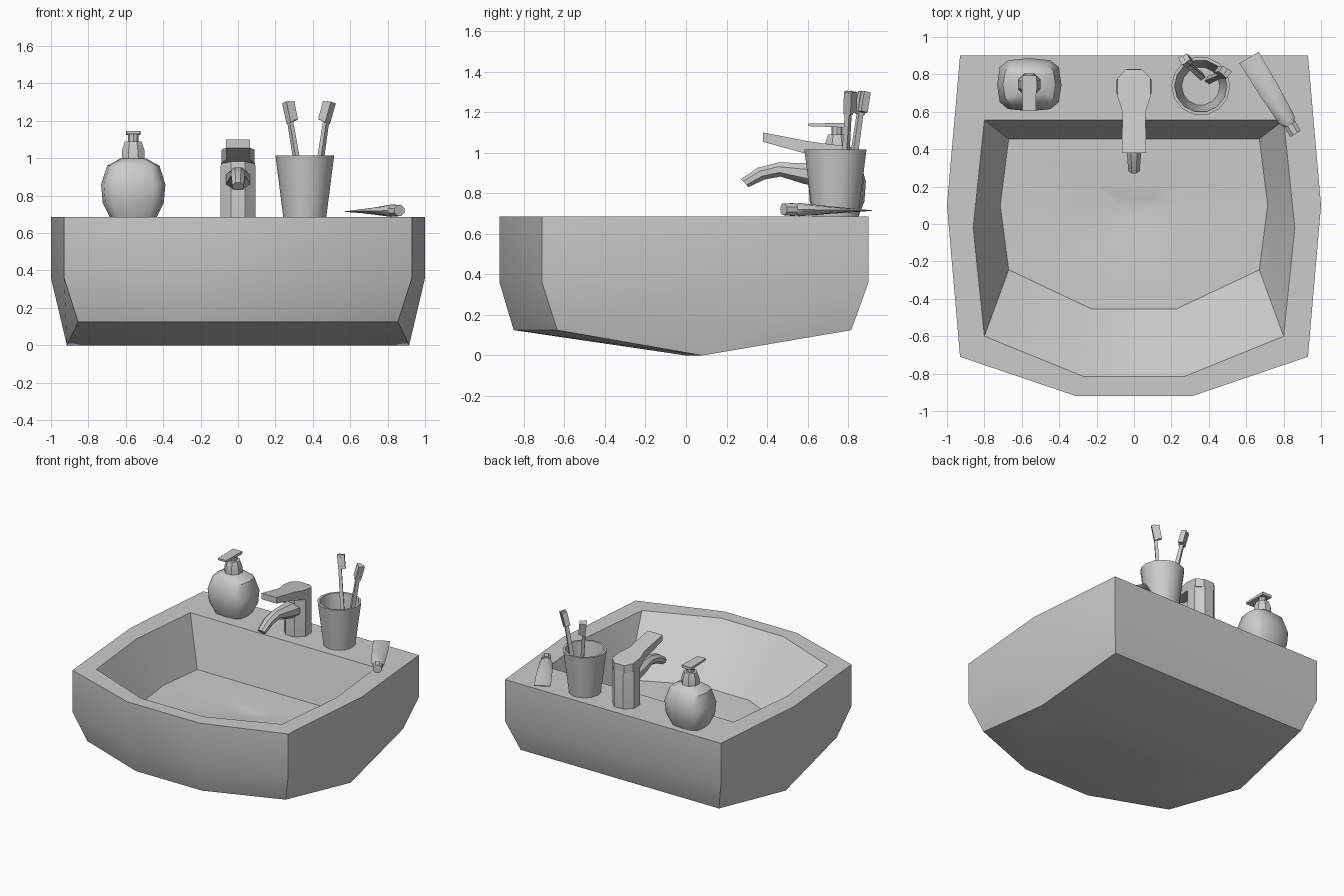
import bpy
import bmesh
from math import cos, sin, pi, radians
from mathutils import Vector

if "Cube" in bpy.data.objects:
    bpy.data.objects.remove(bpy.data.objects["Cube"])

grey = bpy.data.materials.new("plain grey")
grey.use_nodes = True
COLOUR = (0.6, 0.6, 0.6, 1)
grey.diffuse_color = COLOUR
grey.node_tree.nodes["Principled BSDF"].inputs["Base Color"].default_value = COLOUR

X, Y, Z = Vector((1, 0, 0)), Vector((0, 1, 0)), Vector((0, 0, 1))
RIM = 0.685


def finish(name, bm, angle=30):
    """Turn a bmesh into a shaded object."""
    bmesh.ops.recalc_face_normals(bm, faces=bm.faces)
    mesh = bpy.data.meshes.new(name)
    bm.to_mesh(mesh)
    bm.free()
    mesh.materials.append(grey)
    obj = bpy.data.objects.new(name, mesh)
    bpy.context.collection.objects.link(obj)
    bpy.ops.object.select_all(action="DESELECT")
    obj.select_set(True)
    bpy.context.view_layer.objects.active = obj
    bpy.ops.object.shade_smooth_by_angle(angle=radians(angle))
    return obj


def ring(centre, ru, rv, n=8, u=X, v=Y, square=1.0, turn=0.0):
    """Closed section around a centre; square < 1 makes it boxier."""
    def bend(t):
        return (1 if t > 0 else -1) * abs(t) ** square
    angles = [2 * pi * (i + turn) / n for i in range(n)]
    return [Vector(centre) + u * ru * bend(cos(a)) + v * rv * bend(sin(a)) for a in angles]


def skin(bm, rings, start=True, end=True):
    """Bridge sections in order and return their vertices."""
    loops = [[bm.verts.new(p) for p in r] for r in rings]
    n = len(loops[0])
    for a, b in zip(loops, loops[1:]):
        for i in range(n):
            j = (i + 1) % n
            bm.faces.new((a[i], a[j], b[j], b[i]))
    if start:
        bm.faces.new(loops[0])
    if end:
        bm.faces.new(loops[-1])
    return loops


def loft(name, rings, angle=30):
    bm = bmesh.new()
    skin(bm, rings)
    return finish(name, bm, angle)


def bar(name, a, b, side, w0, w1, d0, d1):
    """Four-sided tapering bar from a to b."""
    a, b = Vector(a), Vector(b)
    axis = (b - a).normalized()
    u = (side - axis * side.dot(axis)).normalized()
    v = axis.cross(u)
    k = 2 ** 0.5 / 2
    return loft(name, [ring(a, w0 * k, d0 * k, 4, u, v, turn=0.5),
                       ring(b, w1 * k, d1 * k, 4, u, v, turn=0.5)])


def outline(half, z, zs=None):
    """Mirror half an outline (front to back) into a full loop."""
    pts = [Vector((x, y, (zs or [z] * 4)[i])) for i, (x, y) in enumerate(half)]
    return pts + [Vector((-p.x, p.y, p.z)) for p in reversed(pts)]


# Washbasin: outer shell, rim, bowl and shallow drain in one skin
outer = [(0.31, -0.92), (0.93, -0.71), (1.0, 0.1), (0.93, 0.9)]
foot = [(0.285, -0.85), (0.855, -0.635), (0.915, 0.08), (0.855, 0.815)]
mouth = [(0.27, -0.815), (0.8, -0.6), (0.86, -0.02), (0.8, 0.555)]
floor = [(0.225, -0.455), (0.67, -0.245), (0.715, 0.1), (0.67, 0.455)]


def around_drain(k):
    return [(x * k, 0.1 + (y - 0.1) * k) for x, y in floor]


bm = bmesh.new()
loops = skin(bm, [
    outline(foot, 0, [0.125, 0.125, 0, 0.125]),
    outline(outer, 0.36),
    outline(outer, RIM),
    outline(mouth, RIM),
    outline(floor, 0.315),
    outline(around_drain(0.3), 0.31),
    outline(around_drain(0.1), 0.285),
], start=False)
# Underside sloping to a low ridge
f1, c1, s1, b1, b2, s2, c2, f2 = loops[0]
r1, r2 = bm.verts.new((0.28, 0, 0)), bm.verts.new((-0.28, 0, 0))
for face in ((f2, f1, r1, r2), (f1, c1, s1, r1), (f2, r2, s2, c2),
             (r1, s1, s2, r2), (s1, b1, b2, s2)):
    bm.faces.new(face)
finish("washbasin", bm)

# Soap dispenser
SX, SY = -0.56, 0.745
bottle = [(RIM, 0.125, 0.105), (0.76, 0.163, 0.135), (0.86, 0.172, 0.142),
          (0.96, 0.14, 0.112), (1.0, 0.066, 0.062)]
loft("soap_bottle", [ring((SX, SY, z), a, b, 12, square=0.6) for z, a, b in bottle], 40)
collar = [(0.995, 0.066), (1.045, 0.064), (1.09, 0.048)]
loft("soap_collar", [ring((SX, SY, z), r, r, turn=0.5) for z, r in collar])
loft("pump_stem", [ring((SX, SY, z), 0.028, 0.028) for z in (1.085, 1.135)])
bar("pump_spout", (SX, 0.795, 1.135), (SX, 0.605, 1.138), X, 0.08, 0.07, 0.022, 0.014)

# Tap body, spout and lever
body = [(RIM, 0.1), (0.96, 0.1), (1.02, 0.088)]
loft("tap_body", [ring((0, 0.735, z), r, r, turn=0.5) for z, r in body])
spout = [(0.68, 0.885, 0.065, 0), (0.58, 0.898, 0.056, 0.05), (0.46, 0.917, 0.038, 0.2),
         (0.37, 0.897, 0.036, 0.5), (0.29, 0.85, 0.03, 0.75)]
loft("tap_spout", [ring((0, y, z), r * 1.1, r, 8, X, Vector((0, -sin(t), cos(t))), turn=0.5)
                   for y, z, r, t in spout], 40)
lever = [(0.38, 1.077, 0.064, 0.023), (0.6, 1.025, 0.062, 0.032),
         (0.68, 1.01, 0.088, 0.036), (0.78, 1.0, 0.088, 0.034), (0.825, 0.995, 0.045, 0.03)]
loft("tap_lever", [ring((0, y, z), w * 2 ** 0.5, h * 2 ** 0.5, 4, X, Z, turn=0.5)
                   for y, z, w, h in lever])

# Tumbler with thin wall
CX, CY = 0.357, 0.737
cup = [(RIM, 0.115), (1.015, 0.157), (1.015, 0.14), (0.71, 0.102)]
loft("tumbler", [ring((CX, CY, z), r, r, 14) for z, r in cup])

# Toothbrushes: handle, head and bristles
brushes = [("left", (0.40, 0.77, 0.715), (0.47, 0.8, 1.19), (0.5, 0.805, 1.3), (-0.022, 0.016, 0)),
           ("right", (0.36, 0.79, 0.715), (0.28, 0.858, 1.19), (0.258, 0.875, 1.3), (0.02, 0.012, 0))]
for side, base, neck, tip, out in brushes:
    out = Vector(out)
    bar(side + "_brush_handle", base, neck, out, 0.03, 0.022, 0.034, 0.026)
    bar(side + "_brush_head", neck, tip, out, 0.022, 0.026, 0.045, 0.045)
    start = Vector(neck).lerp(Vector(tip), 0.1)
    bar(side + "_bristles", start + out, Vector(tip) + out, out, 0.032, 0.032, 0.038, 0.038)

# Toothpaste tube lying on the rim
crimp, nozzle = Vector((0.615, 0.89, 0.715)), Vector((0.84, 0.52, 0.72))
axis = (nozzle - crimp).normalized()
across = axis.cross(Z).normalized()
tube = [(0, 0.06, 0.003), (0.5, 0.056, 0.019), (0.9, 0.046, 0.033), (0.97, 0.03, 0.024)]
loft("paste_tube", [ring(crimp.lerp(nozzle, t), w, h, 8, across, Z) for t, w, h in tube], 40)
loft("paste_cap", [ring(nozzle + axis * d, r, r * 0.9, 8, across, Z, turn=0.5)
                   for d, r in ((-0.015, 0.038), (0.045, 0.034))])
